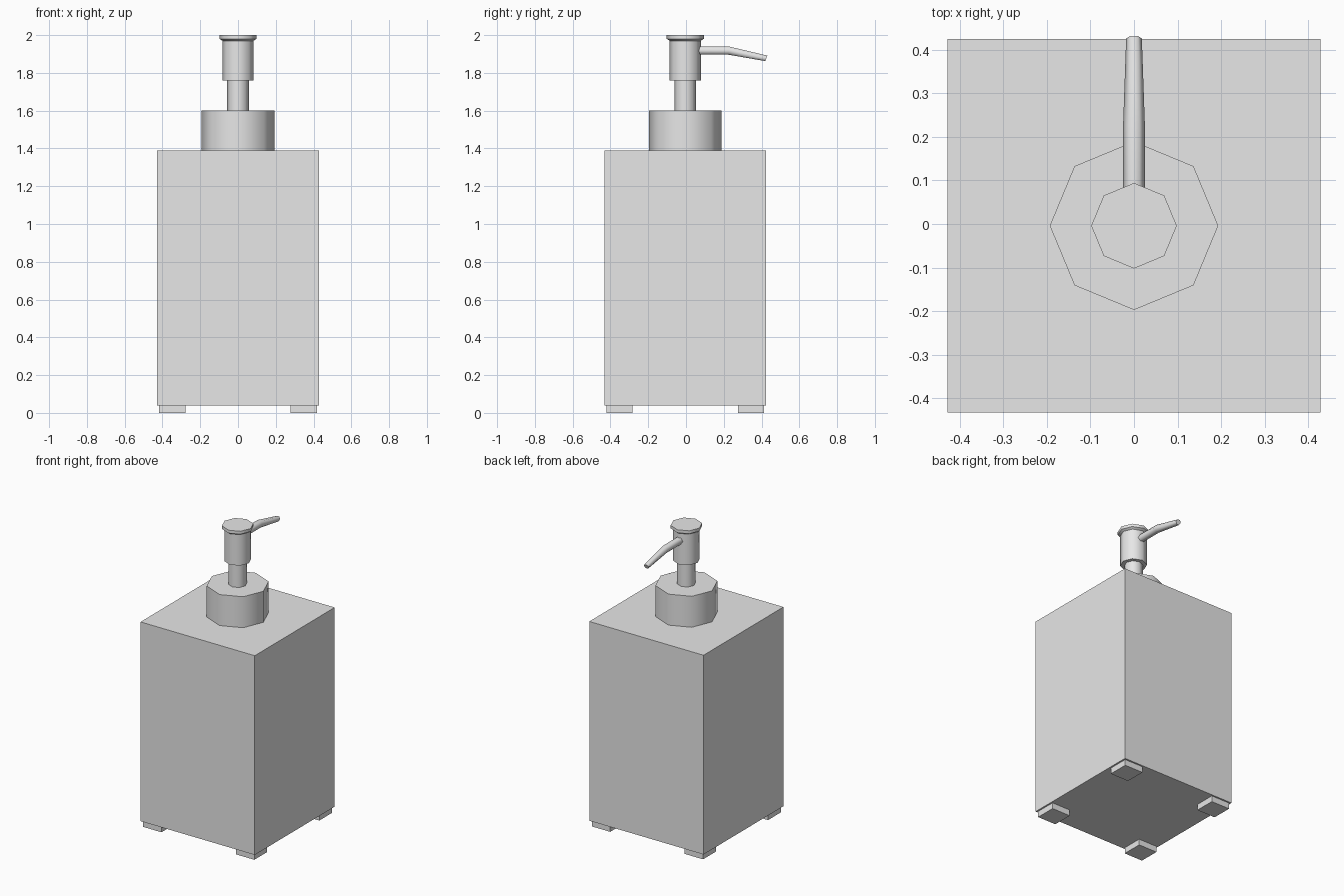
import bpy, bmesh, math
from mathutils import Vector

if "Cube" in bpy.data.objects:
    bpy.data.objects.remove(bpy.data.objects["Cube"])

CY = -0.004  # bottle axis in y (spout tip reaches further back)

grey = bpy.data.materials.new("plain_grey")
grey.diffuse_color = (0.8, 0.8, 0.8, 1)
grey.use_nodes = True
grey.node_tree.nodes["Principled BSDF"].inputs["Base Color"].default_value = grey.diffuse_color


def finish(name, bm, smooth_angle=None):
    bmesh.ops.recalc_face_normals(bm, faces=bm.faces)
    me = bpy.data.meshes.new(name)
    bm.to_mesh(me)
    bm.free()
    me.materials.append(grey)
    if smooth_angle:
        for p in me.polygons:
            p.use_smooth = True
        me.set_sharp_from_angle(angle=math.radians(smooth_angle))
    ob = bpy.data.objects.new(name, me)
    bpy.context.collection.objects.link(ob)
    return ob


def box(name, centre, size):
    bm = bmesh.new()
    bmesh.ops.create_cube(bm, size=1)
    for v in bm.verts:
        v.co = Vector(centre) + Vector(a * b for a, b in zip(v.co, size))
    return finish(name, bm)


def skin(name, rings, smooth_angle):
    """Join equal rings of points into a closed, capped tube."""
    bm = bmesh.new()
    loops = [[bm.verts.new(p) for p in r] for r in rings]
    n = len(loops[0])
    for a, b in zip(loops, loops[1:]):
        for i in range(n):
            j = (i + 1) % n
            bm.faces.new((a[i], a[j], b[j], b[i]))
    bm.faces.new(loops[0])
    bm.faces.new(loops[-1])
    return finish(name, bm, smooth_angle)


def turned(name, profile, sides=8):
    """Upright eight-sided part from (radius, height) pairs."""
    rings = [[(r * math.cos(math.tau * i / sides),
               CY + r * math.sin(math.tau * i / sides), z)
              for i in range(sides)] for r, z in profile]
    return skin(name, rings, 50)


# Bottle body and four feet
box("bottle_body", (0, CY, 0.715), (0.856, 0.856, 1.35))
for sx, side in ((-1, "left"), (1, "right")):
    for sy, end in ((-1, "front"), (1, "back")):
        box(f"foot_{end}_{side}", (sx * 0.348, CY + sy * 0.348, 0.02),
            (0.138, 0.138, 0.04))

# Pump: collar, stem and flared head
turned("collar", [(0.193, 1.39), (0.193, 1.6)])
turned("pump_stem", [(0.057, 1.59), (0.057, 1.78)])
turned("pump_head", [(0.083, 1.76), (0.083, 1.97), (0.098, 1.98), (0.098, 2.0)])

# Six-sided spout, bent down and tapered: (y, z, radius, tilt of ring)
path = [(0.05, 1.918, 0.025, 0), (0.226, 1.918, 0.025, 0.1),
        (0.425, 1.877, 0.018, 0.4)]
rings = []
for y, z, r, tilt in path:
    ring = []
    for i in range(6):
        a = math.tau * i / 6
        h = r * math.sin(a)
        ring.append((r * math.cos(a), y + h * math.sin(tilt), z + h * math.cos(tilt)))
    rings.append(ring)
skin("spout", rings, 65)
